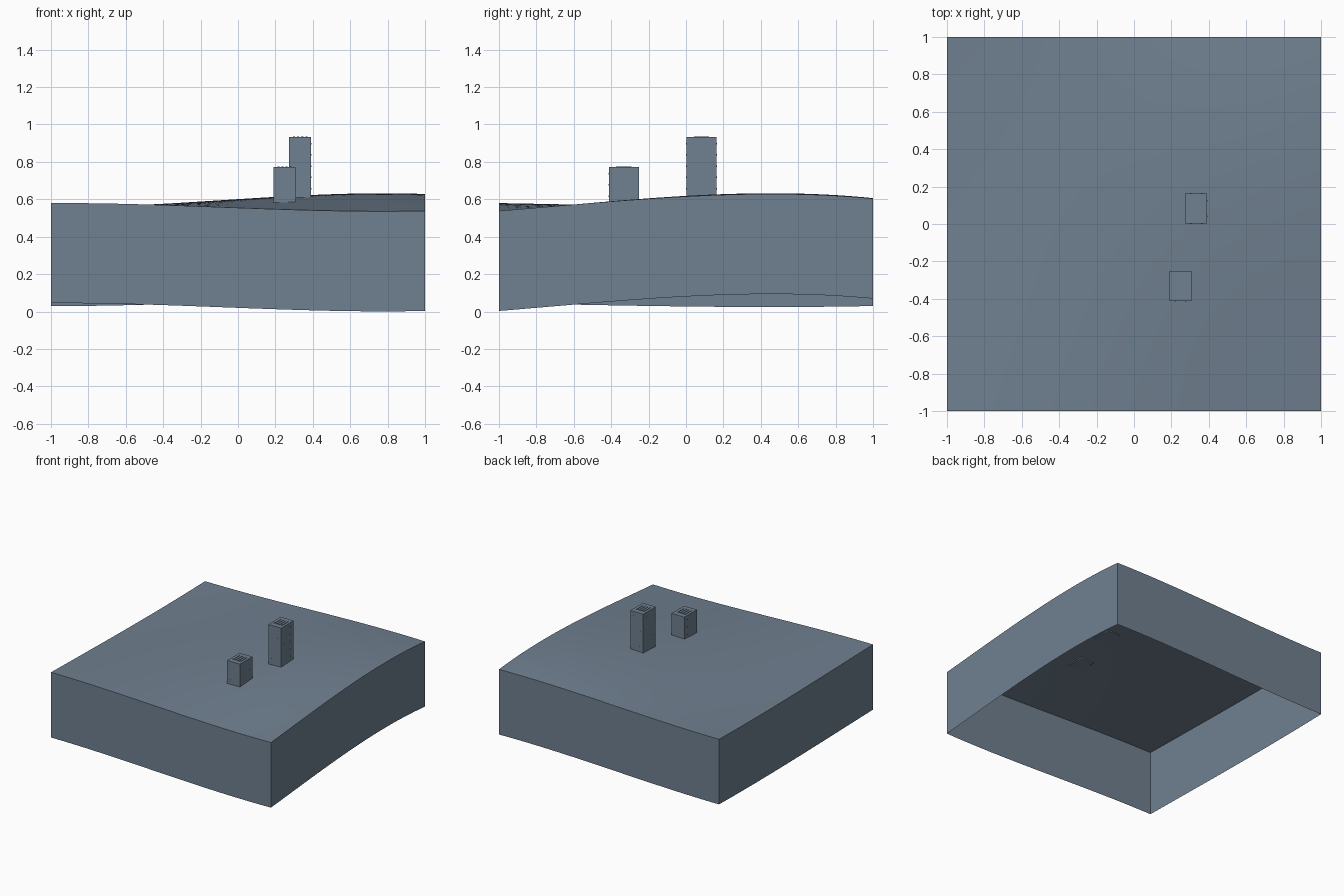
import bpy
import bmesh
from mathutils import Matrix, Vector

cube = bpy.data.objects.get("Cube")
if cube:
    bpy.data.objects.remove(cube, do_unlink=True)

# One slate colour for everything
slate = bpy.data.materials.new("slate_grey")
slate.use_nodes = True
COLOUR = (0.162, 0.216, 0.279, 1)
slate.diffuse_color = COLOUR
slate.node_tree.nodes["Principled BSDF"].inputs["Base Color"].default_value = COLOUR

SKIRT = 0.535


def ground_height(x, y):
    """Gentle saddle: product of two cubic profiles."""
    across = 0.45 + 0.99 * x - 0.11 * x**2 - 0.45 * x**3
    along = 0.77 + 0.94 * y - 0.785 * y**2 - 0.355 * y**3
    return 0.572 + 0.064 * across * along


def finish(bm, name):
    mesh = bpy.data.meshes.new(name)
    bm.to_mesh(mesh)
    bm.free()
    mesh.materials.append(slate)
    obj = bpy.data.objects.new(name, mesh)
    bpy.context.collection.objects.link(obj)
    return obj


def add_box(bm, low, high):
    low, high = Vector(low), Vector(high)
    size = high - low
    matrix = Matrix.Translation((low + high) / 2) @ Matrix.Diagonal((*size, 1))
    bmesh.ops.create_cube(bm, size=1, matrix=matrix)


# Rolling ground with a hanging skirt, open underneath
bm = bmesh.new()
bmesh.ops.create_grid(bm, x_segments=32, y_segments=32, size=1)
for v in bm.verts:
    v.co.z = ground_height(v.co.x, v.co.y)
rim = [e for e in bm.edges if e.is_boundary]
skirt = bmesh.ops.extrude_edge_only(bm, edges=rim)["geom"]
for v in skirt:
    if isinstance(v, bmesh.types.BMVert):
        v.co.z -= SKIRT
bmesh.ops.recalc_face_normals(bm, faces=bm.faces)
top = max(bm.faces, key=lambda f: f.calc_center_median().z)
if top.normal.z < 0:
    bmesh.ops.reverse_faces(bm, faces=bm.faces)
ground = finish(bm, "ground")
bpy.ops.object.select_all(action="DESELECT")
ground.select_set(True)
bpy.context.view_layer.objects.active = ground
bpy.ops.object.shade_smooth_by_angle()


# Towers with small window plates and raised roof strips
def tower(name, x, y, bottom, top, rows):
    w, d = 0.117, 0.162
    bm = bmesh.new()
    add_box(bm, (x, y, bottom), (x + w, y + d, top))
    finish(bm, name)

    bm = bmesh.new()
    for i in range(4):
        sx = x + 0.02 + i * 0.022
        add_box(bm, (sx, y + 0.04, top), (sx + 0.011, y + d - 0.04, top + 0.004))
    finish(bm, name + "_roof_strips")

    bm = bmesh.new()
    s, t = 0.004, 0.001
    for row in range(rows):
        z = top - 0.035 - row * 0.06
        for k in (0.25, 0.75):
            cx, cy = x + w * k, y + d * k
            add_box(bm, (cx - s, y - t, z - s), (cx + s, y + d + t, z + s))
            add_box(bm, (x - t, cy - s, z - s), (x + w + t, cy + s, z + s))
    finish(bm, name + "_windows")


tower("short_tower", 0.19, -0.413, 0.583, 0.772, 3)
tower("tall_tower", 0.274, 0.002, 0.607, 0.932, 5)
